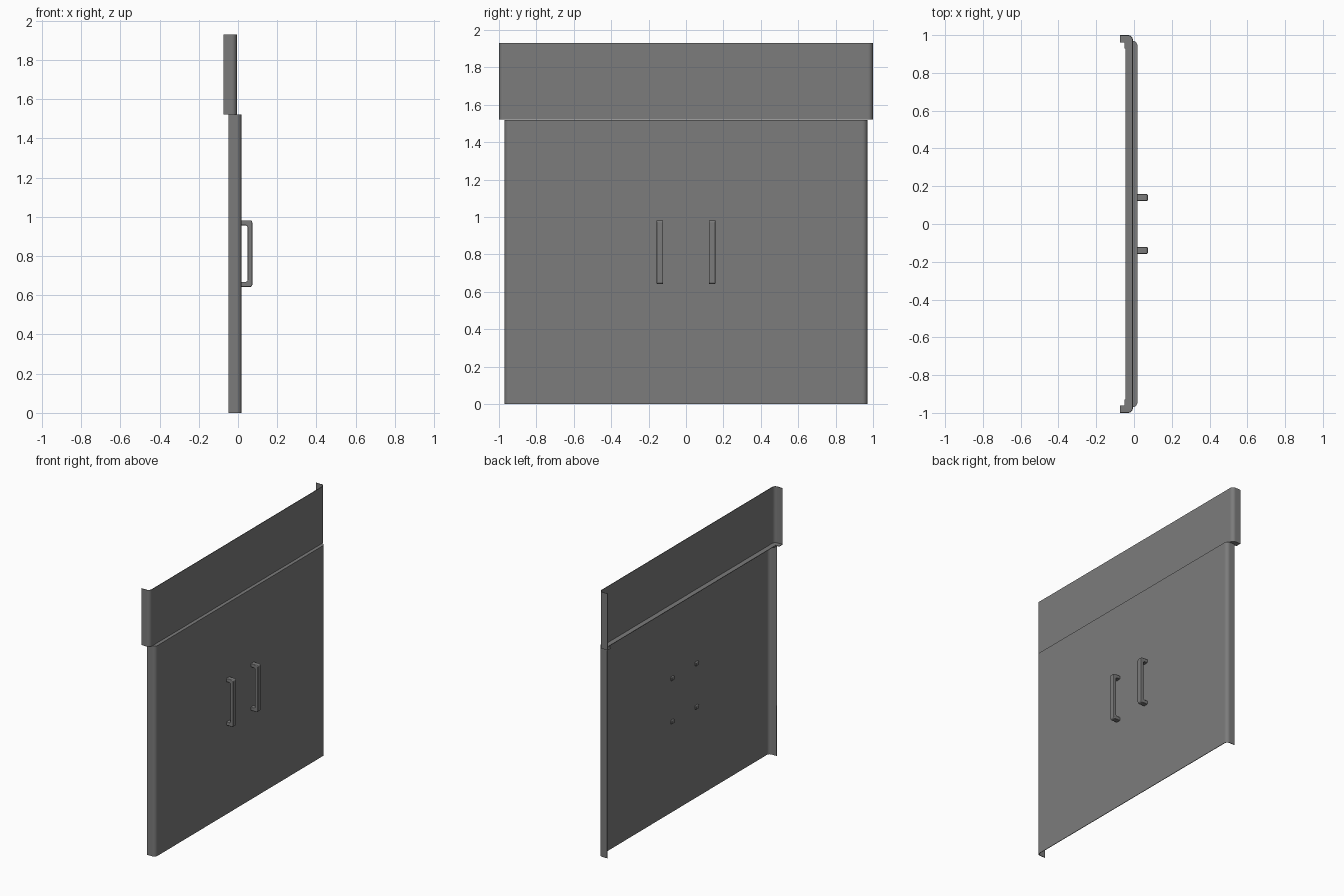
import bpy, bmesh, math

if "Cube" in bpy.data.objects:
    bpy.data.objects.remove(bpy.data.objects["Cube"])

SEAM, TOP, LIP, SHEET = 1.521, 1.93, 0.04, 0.004

# Dark grey painted metal
metal = bpy.data.materials.new("dark_metal")
metal.diffuse_color = (0.2, 0.2, 0.2, 1)
metal.use_nodes = True
metal.node_tree.nodes["Principled BSDF"].inputs["Base Color"].default_value = metal.diffuse_color


def finish(name, bm, kind, **settings):
    bmesh.ops.remove_doubles(bm, verts=bm.verts, dist=1e-5)
    mesh = bpy.data.meshes.new(name)
    bm.to_mesh(mesh)
    bm.free()
    mesh.materials.append(metal)
    ob = bpy.data.objects.new(name, mesh)
    bpy.context.collection.objects.link(ob)
    bpy.ops.object.select_all(action='DESELECT')
    ob.select_set(True)
    bpy.context.view_layer.objects.active = ob
    mod = ob.modifiers.new(kind.lower(), kind)
    for key, value in settings.items():
        setattr(mod, key, value)
    bpy.ops.object.modifier_apply(modifier=mod.name)
    # Smooth bends, crisp corners, flat wide faces
    bpy.ops.object.shade_smooth_by_angle(angle=math.radians(31))
    ob.modifiers.new("flat_faces", 'WEIGHTED_NORMAL').keep_sharp = True


def folded_panel(name, face, back, half, z0, z1, lip_on_top, r=0.026):
    # Channel profile: flange, rounded bend, wide face, bend, flange
    right = [(back, half)]
    for i in range(7):
        a = math.radians(90 - 15 * i)
        right.append((face - r + r * math.cos(a), half - r + r * math.sin(a)))
    path = [(x, -y) for x, y in right] + right[::-1]
    outer = [[(x, y, z) for x, y in path] for z in (z0, z1)]
    # Flat lip folded inwards along the seam
    m = half - LIP
    lip = [(min(x, face - LIP), max(-m, min(m, y)), z1 if lip_on_top else z0)
           for x, y in path]
    rows = outer + [lip] if lip_on_top else [lip] + outer
    bm = bmesh.new()
    grid = [[bm.verts.new(p) for p in row] for row in rows]
    for a, b in zip(grid, grid[1:]):
        for i in range(len(path) - 1):
            bm.faces.new((a[i], a[i + 1], b[i + 1], b[i]))
    finish(name, bm, 'SOLIDIFY', thickness=SHEET, offset=-1)


def handle(name, yc, width=0.036):
    # Bracket outline in x/z, extruded along y; feet pass through the sheet
    x0, x1, x2, z0, z1, t = 0.003, 0.049, 0.073, 0.642, 0.982, 0.026

    def corner(x, z, r, sz):
        return [(x - r + r * math.sin(math.radians(a)),
                 z + sz * (-r + r * math.cos(math.radians(a))))
                for a in (0, 30, 60, 90)]
    out = [(x0, z1)] + corner(x2, z1, 0.012, 1) + corner(x2, z0, 0.012, -1)[::-1] + [(x0, z0)]
    inn = [(x0, z0 + t)] + corner(x1, z0 + t, 0.01, -1) + corner(x1, z1 - t, 0.01, 1)[::-1] + [(x0, z1 - t)]
    bm = bmesh.new()
    f = bm.faces.new([bm.verts.new((x, yc - width / 2, z)) for x, z in out + inn])
    ext = bmesh.ops.extrude_face_region(bm, geom=[f])
    bmesh.ops.translate(bm, vec=(0, width, 0),
                        verts=[v for v in ext['geom'] if isinstance(v, bmesh.types.BMVert)])
    bmesh.ops.recalc_face_normals(bm, faces=bm.faces)
    finish(name, bm, 'BEVEL', width=0.005, segments=3, angle_limit=math.radians(40))


# Lower door panel and upper set-back panel
folded_panel("lower_panel", 0.018, -0.049, 0.97, 0.0, SEAM - 0.001, True)
folded_panel("upper_panel", -0.006, -0.073, 1.0, SEAM, TOP, False)

# Pair of pull handles
for side, y in (("left", -0.14), ("right", 0.14)):
    handle(side + "_handle", y)
